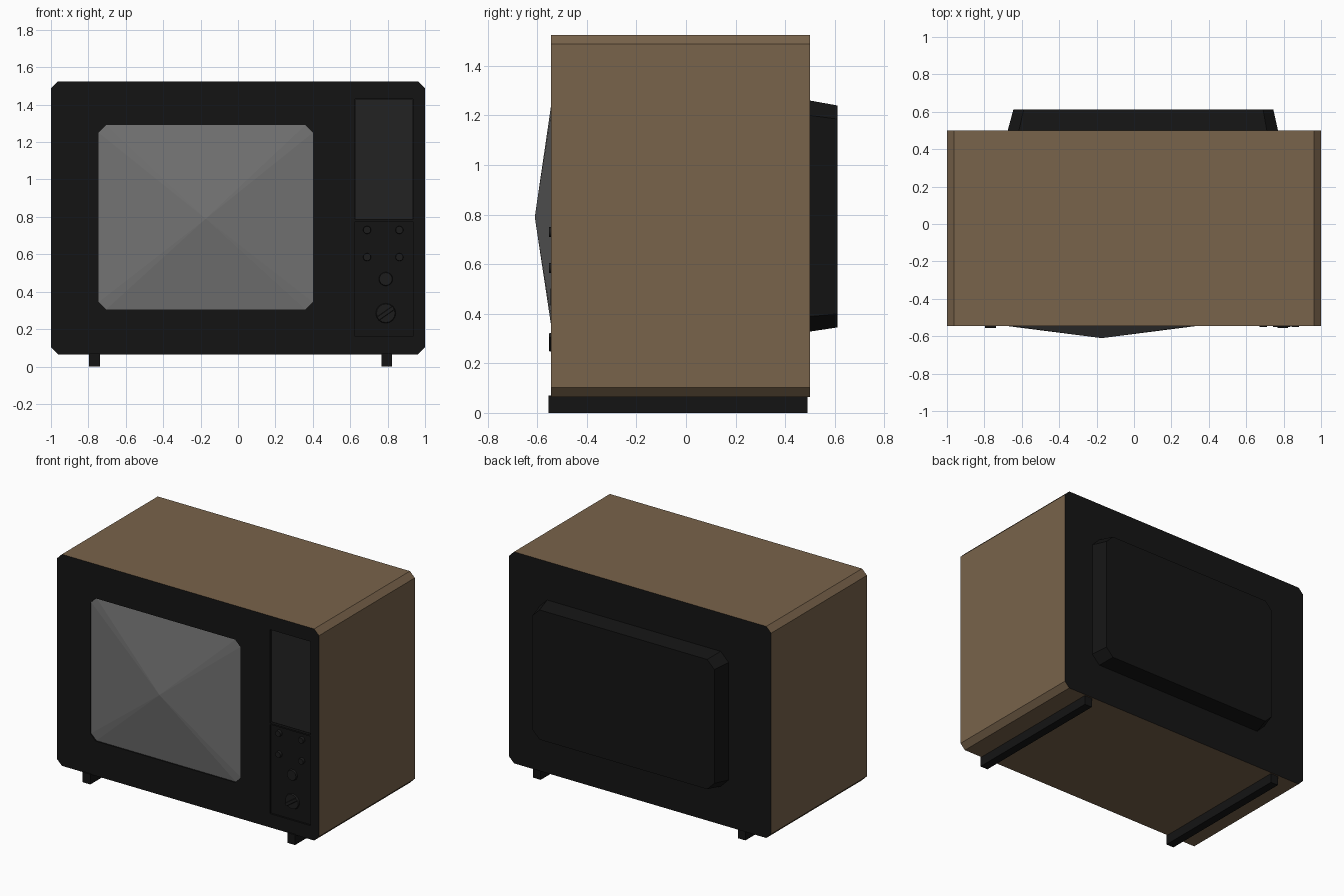
import bpy, bmesh, math
from mathutils import Matrix

if "Cube" in bpy.data.objects:
    bpy.data.objects.remove(bpy.data.objects["Cube"])

FRONT, BACK = -0.545, 0.5


def material(name, rgb):
    m = bpy.data.materials.new(name)
    m.diffuse_color = (*rgb, 1)
    m.use_nodes = True
    m.node_tree.nodes["Principled BSDF"].inputs["Base Color"].default_value = m.diffuse_color
    return m


brown = material("brown_casing", (0.19, 0.125, 0.07))
black = material("black_plastic", (0.007, 0.007, 0.007))
dark = material("dark_panel", (0.012, 0.012, 0.012))
glass = material("grey_glass", (0.17, 0.17, 0.17))


def finish(name, bm, mats, index=0):
    bmesh.ops.recalc_face_normals(bm, faces=bm.faces)
    for f in bm.faces:
        f.material_index = index
    me = bpy.data.meshes.new(name)
    bm.to_mesh(me)
    bm.free()
    for m in mats:
        me.materials.append(m)
    ob = bpy.data.objects.new(name, me)
    bpy.context.collection.objects.link(ob)
    return ob


def outline(x0, x1, z0, z1, c):
    """Rectangle in the xz plane with corners clipped by c."""
    if c == 0:
        return [(x0, z0), (x1, z0), (x1, z1), (x0, z1)]
    return [(x0 + c, z0), (x1 - c, z0), (x1, z0 + c), (x1, z1 - c),
            (x1 - c, z1), (x0 + c, z1), (x0, z1 - c), (x0, z0 + c)]


def loft(name, rings, mats, index=0, apex=None):
    """Join rings (y, outline) from first to last; cap, or end in an apex."""
    bm = bmesh.new()
    loops = [[bm.verts.new((x, y, z)) for x, z in pts] for y, pts in rings]
    n = len(loops[0])
    for a, b in zip(loops, loops[1:]):
        for i in range(n):
            j = (i + 1) % n
            bm.faces.new((a[i], a[j], b[j], b[i]))
    bm.faces.new(loops[0])
    if apex:
        tip = bm.verts.new(apex)
        for i in range(n):
            bm.faces.new((loops[-1][i], loops[-1][(i + 1) % n], tip))
    else:
        bm.faces.new(loops[-1])
    return finish(name, bm, mats, index)


def knob(name, x, z, r, y_front, y_back, sides=12):
    bm = bmesh.new()
    bmesh.ops.create_cone(bm, cap_ends=True, segments=sides,
                          radius1=r, radius2=r * 0.9, depth=y_back - y_front)
    bm.transform(Matrix.Translation((x, (y_front + y_back) / 2, z))
                 @ Matrix.Rotation(math.pi / 2, 4, 'X'))
    ob = finish(name, bm, [dark])
    bpy.context.view_layer.objects.active = ob
    ob.select_set(True)
    bpy.ops.object.shade_smooth_by_angle(angle=math.radians(40))
    ob.select_set(False)
    return ob


# Cabinet: brown wrap with black front and back
body = outline(-1, 1, 0.065, 1.525, 0.037)
cabinet = loft("cabinet", [(FRONT, body), (BACK, body)], [brown, black])
for p in cabinet.data.polygons:
    if abs(p.normal.y) > 0.9:
        p.material_index = 1

# Recesses for the screen, speaker and control panel
screen_shape = outline(-0.745, 0.4, 0.305, 1.29, 0.04)
recesses = [(screen_shape, 0.03),
            (outline(0.625, 0.935, 0.785, 1.43, 0), 0.02),
            (outline(0.625, 0.935, 0.16, 0.775, 0), 0.012)]
for shape, depth in recesses:
    cutter = loft("cutter", [(FRONT - 0.1, shape), (FRONT + depth, shape)],
                  [brown, black], 1)
    cutter.hide_render = True
    mod = cabinet.modifiers.new("recess", 'BOOLEAN')
    mod.object, mod.operation, mod.solver = cutter, 'DIFFERENCE', 'EXACT'
    bpy.context.view_layer.objects.active = cabinet
    bpy.ops.object.modifier_apply(modifier=mod.name)
    bpy.data.objects.remove(cutter)

# Screen: shallow pyramid of glass
loft("screen", [(FRONT + 0.03, screen_shape), (FRONT + 0.008, screen_shape)],
     [glass], apex=(-0.1725, -0.61, 0.79))

# Speaker panel
speaker = outline(0.63, 0.93, 0.79, 1.425, 0)
loft("speaker_panel", [(FRONT + 0.02, speaker), (FRONT + 0.012, speaker)],
     [material("speaker_cloth", (0.016, 0.016, 0.016))])

# Controls
for i, z in enumerate((0.73, 0.585)):
    for j, x in enumerate((0.69, 0.863)):
        knob(f"small_knob_{2 * i + j + 1}", x, z, 0.022, -0.552, -0.53)
knob("volume_knob", 0.79, 0.468, 0.038, -0.546, -0.53, 16)
knob("tuning_dial", 0.79, 0.285, 0.055, -0.542, -0.53, 16)
grip = loft("tuning_grip", [(0.006, outline(-0.05, 0.05, -0.012, 0.012, 0)),
                            (-0.006, outline(-0.05, 0.05, -0.009, 0.009, 0))], [dark])
grip.location = (0.79, -0.546, 0.285)
grip.rotation_euler.y = math.radians(-35)

# Back housing, tapering outward
loft("back_housing", [(BACK - 0.01, outline(-0.675, 0.77, 0.328, 1.26, 0.06)),
                      (BACK, outline(-0.675, 0.77, 0.328, 1.26, 0.06)),
                      (0.612, outline(-0.645, 0.745, 0.345, 1.24, 0.055))], [black])

# Feet: two long runners
for side, x in (("left", -0.768), ("right", 0.795)):
    foot = outline(x - 0.029, x + 0.029, 0, 0.07, 0)
    loft(f"{side}_foot", [(-0.555, foot), (0.49, foot)], [black])
